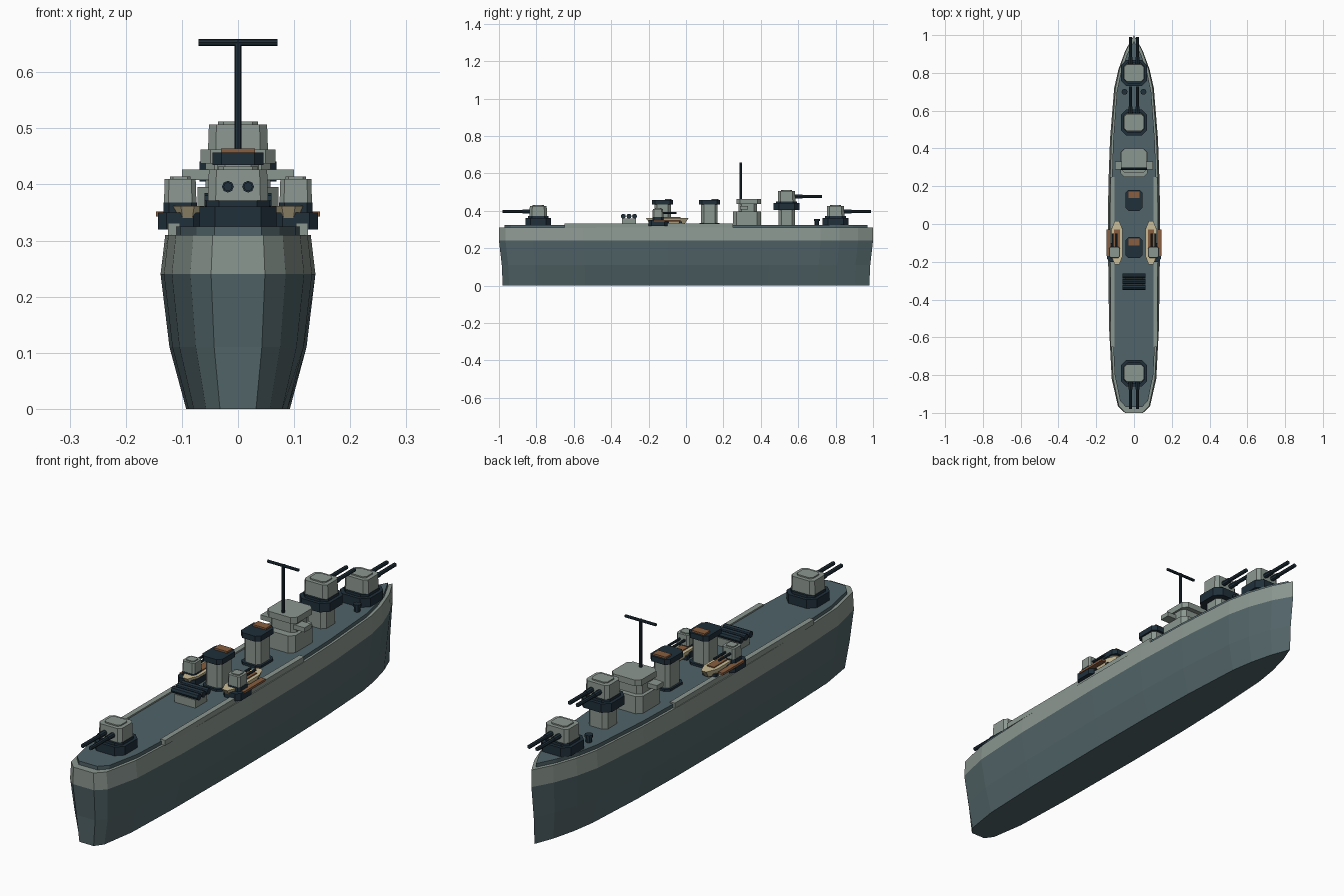
import bpy, bmesh, math
from mathutils import Matrix, Vector

cube = bpy.data.objects.get("Cube")
if cube:
    bpy.data.objects.remove(cube)


def material(name, r, g, b):
    m = bpy.data.materials.new(name)
    m.use_nodes = True
    colour = (r, g, b, 1)
    m.diffuse_color = colour
    m.node_tree.nodes["Principled BSDF"].inputs["Base Color"].default_value = colour
    return m


SLATE = material("slate hull", .085, .130, .140)
GREY = material("light grey", .26, .31, .28)
DECK = material("deck blue grey", .080, .125, .138)
DARK = material("dark navy", .014, .029, .042)
TAN = material("boat tan", .60, .51, .31)
BROWN = material("rust brown", .25, .11, .05)


def finish(name, bm, *mats):
    bmesh.ops.recalc_face_normals(bm, faces=bm.faces)
    mesh = bpy.data.meshes.new(name)
    bm.to_mesh(mesh)
    bm.free()
    for m in mats:
        mesh.materials.append(m)
    ob = bpy.data.objects.new(name, mesh)
    bpy.context.collection.objects.link(ob)
    return ob


def loft(name, rings, *mats):
    """Skin closed rings of equal length and cap both ends."""
    bm = bmesh.new()
    loops = [[bm.verts.new(p) for p in ring] for ring in rings]
    n = len(loops[0])
    for a, b in zip(loops, loops[1:]):
        for i in range(n):
            j = (i + 1) % n
            bm.faces.new((a[i], a[j], b[j], b[i]))
    bm.faces.new(loops[0])
    bm.faces.new(loops[-1])
    return finish(name, bm, *mats)


def block(name, x, y, z0, z1, hx, hy, mat, cut=0.0, taper=1.0):
    """Box with optional cut corners and a tapered top."""
    if cut:
        base = [(hx, cut - hy), (hx, hy - cut), (hx - cut, hy), (cut - hx, hy),
                (-hx, hy - cut), (-hx, cut - hy), (cut - hx, -hy), (hx - cut, -hy)]
    else:
        base = [(hx, -hy), (hx, hy), (-hx, hy), (-hx, -hy)]
    rings = [[(x + px * s, y + py * s, z) for px, py in base]
             for s, z in ((1, z0), (taper, z1))]
    return loft(name, rings, mat)


def rod(name, start, end, radius, mat, sides=8):
    a, b = Vector(start), Vector(end)
    bm = bmesh.new()
    turn = (b - a).to_track_quat('Z', 'Y').to_matrix().to_4x4()
    bmesh.ops.create_cone(bm, cap_ends=True, segments=sides, radius1=radius,
                          radius2=radius, depth=(b - a).length,
                          matrix=Matrix.Translation((a + b) / 2) @ turn)
    return finish(name, bm, mat)


# Hull outline, stern to bow
HALF = [(.048, -1), (.085, -.965), (.118, -.82), (.132, -.55), (.138, -.1), (.136, .2),
        (.127, .45), (.105, .72), (.082, .82), (.045, .92), (0, 1)]
OUTLINE = HALF + [(-x, y) for x, y in reversed(HALF[:-1])]


def hull_ring(sx, sy, z):
    return [(x * sx, y * sy, z) for x, y in OUTLINE]


hull = loft("hull", [hull_ring(.67, .98, 0), hull_ring(.885, .985, .11),
                     hull_ring(1, 1, .24), hull_ring(.94, 1, .31)], SLATE, GREY)
for f in hull.data.polygons:
    if f.center.z > .245:
        f.material_index = 1
loft("deck", [hull_ring(.87, .97, .309), hull_ring(.87, .97, .325)], DECK)
for s, side in ((1, "left"), (-1, "right")):
    block(side + "_deck_strip", s * .114, -.2, .309, .331, .011, .45, GREY)


# Main gun turrets
def turret(name, y, z, facing):
    block(name + "_base", 0, y, z, z + .036, .069, .069, DARK, .028)
    block(name + "_collar", 0, y, z + .036, z + .046, .056, .056, DARK, .022)
    block(name + "_house", 0, y, z + .042, z + .102, .054, .047, GREY, .014, .96)
    block(name + "_roof", 0, y, z + .102, z + .107, .036, .03, GREY, .01)
    for s, side in ((1, "left"), (-1, "right")):
        x = s * .018
        rod(f"{name}_{side}_barrel", (x, y + facing * .04, z + .071),
            (x, y + facing * .19, z + .071), .008, DARK)
        rod(f"{name}_{side}_sleeve", (x, y + facing * .04, z + .071),
            (x, y + facing * .085, z + .071), .0105, DARK)


turret("stern_turret", -.79, .325, -1)
turret("bow_turret", .80, .325, 1)
block("raised_turret_barbette", 0, .538, .32, .415, .044, .044, GREY, .016)
turret("raised_turret", .538, .405, 1)

# Mooring posts
for s, side in ((1, "left"), (-1, "right")):
    rod(side + "_mooring_post", (s * .05, .7, .32), (s * .05, .7, .35), .012, DARK)
    rod(side + "_mooring_cap", (s * .05, .7, .345), (s * .05, .7, .356), .016, DARK)

# Bridge
block("bridge_lower", 0, .325, .32, .395, .072, .075, GREY, .02)
block("bridge_upper", 0, .33, .395, .455, .058, .05, GREY, .016)
block("bridge_wings", 0, .31, .408, .427, .1, .022, GREY)
block("bridge_roof", 0, .335, .437, .462, .067, .065, GREY, .018)
rod("mast", (0, .293, .46), (0, .293, .658), .006, DARK)
rod("mast_crossbar", (-.07, .293, .653), (.07, .293, .653), .006, DARK)

# Funnels
for name, y in (("fore_funnel", .125), ("aft_funnel", -.125)):
    block(name + "_foot", 0, y, .32, .334, .045, .054, DARK, .016)
    block(name, 0, y, .33, .44, .037, .044, GREY, .014)
    block(name + "_cap", 0, y, .435, .457, .045, .056, DARK, .016)
    block(name + "_vent", 0, y + .03, .455, .464, .03, .018, BROWN)

# Tube rack
block("tube_rack_base", 0, -.305, .32, .358, .047, .038, GREY)
for i in range(3):
    y = -.335 + .03 * i
    rod(f"rack_tube_{i + 1}", (-.06, y, .371), (.06, y, .371), .0135, DARK)

# Side boats and small gun mounts
BOAT = [(.012, -.115), (.03, -.07), (.03, .07), (.012, .115)]
BOAT += [(-x, y) for x, y in reversed(BOAT)]
for s, side in ((1, "left"), (-1, "right")):
    bx, by = s * .09, -.1
    loft(side + "_boat", [[(bx + x * k, by + y * (k * .5 + .5), z) for x, y in BOAT]
                          for k, z in ((.65, .333), (1, .362))], TAN)
    block(side + "_boat_floor", bx, by + .02, .36, .366, .016, .05, BROWN)
    for n, y in (("fore", -.03), ("aft", -.1)):
        block(f"{side}_boat_{n}_cradle", bx, y, .32, .342, .03, .008, DARK)
    gx, gy = s * .103, -.15
    block(side + "_mount_base", gx, gy, .32, .35, .04, .05, DARK, .016)
    block(side + "_mount_collar", gx, gy, .35, .368, .03, .03, DARK, .01)
    block(side + "_mount_house", gx, gy, .366, .41, .029, .029, GREY, .008, .95)
    block(side + "_mount_roof", gx, gy, .41, .414, .018, .018, GREY, .005)
    for i in (-1, 1):
        x = gx + i * .011
        rod(f"{side}_mount_barrel_{'inner' if i * s < 0 else 'outer'}",
            (x, gy + .02, .388), (x, gy + .1, .388), .005, DARK)
    block(side + "_side_plank", s * .135, -.1, .343, .352, .011, .07, BROWN)
